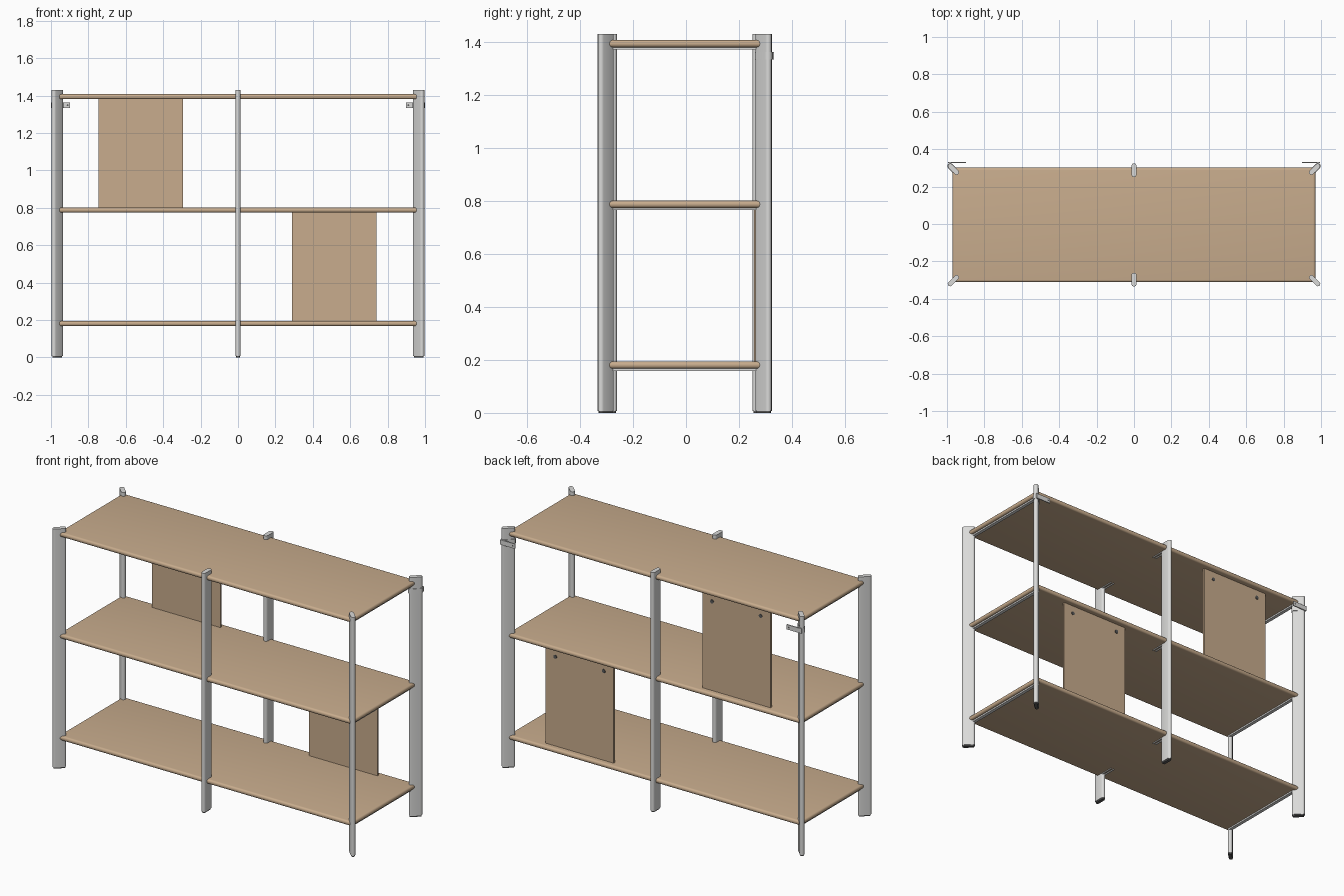
import bpy, bmesh, math
from mathutils import Matrix, Vector

if "Cube" in bpy.data.objects:
    bpy.data.objects.remove(bpy.data.objects["Cube"])


def material(name, rgb):
    m = bpy.data.materials.new(name)
    m.diffuse_color = (*rgb, 1)
    m.use_nodes = True
    m.node_tree.nodes["Principled BSDF"].inputs["Base Color"].default_value = m.diffuse_color
    return m


WOOD = material("oak_wood", (0.578, 0.413, 0.266))
METAL = material("light_grey_metal", (0.70, 0.70, 0.69))
DARK = material("dark_grey_plastic", (0.10, 0.10, 0.10))
CY = -0.005  # depth centre of the frame (wall brackets stick out behind)


def finish(name, bm, mat, smooth=False):
    bmesh.ops.recalc_face_normals(bm, faces=bm.faces)
    me = bpy.data.meshes.new(name)
    bm.to_mesh(me)
    bm.free()
    me.materials.append(mat)
    ob = bpy.data.objects.new(name, me)
    bpy.context.collection.objects.link(ob)
    if smooth:
        bpy.ops.object.select_all(action='DESELECT')
        ob.select_set(True)
        bpy.context.view_layer.objects.active = ob
        bpy.ops.object.shade_smooth_by_angle(angle=math.radians(40))
    return ob


def box(name, lo, hi, mat, bevel=0.0):
    lo, hi = Vector(lo), Vector(hi)
    bm = bmesh.new()
    bmesh.ops.create_cube(bm, size=1)
    bmesh.ops.scale(bm, vec=hi - lo, verts=bm.verts)
    bmesh.ops.translate(bm, vec=(lo + hi) / 2, verts=bm.verts)
    if bevel:
        bmesh.ops.bevel(bm, geom=bm.edges[:], offset=bevel, segments=5,
                        profile=0.5, affect='EDGES')
    return finish(name, bm, mat, bevel > 0)


def stadium(name, x, y, angle, length, width, z0, z1, mat):
    """Upright bar with a round-ended cross-section."""
    bm = bmesh.new()
    r, h = width / 2, (length - width) / 2
    verts = []
    for side in (0, 1):
        for i in range(9):
            a = side * math.pi + math.pi * i / 8 - math.pi / 2
            verts.append(bm.verts.new((r * math.cos(a) + (h if side == 0 else -h),
                                       r * math.sin(a), z0)))
    face = bm.faces.new(verts)
    ext = bmesh.ops.extrude_face_region(bm, geom=[face])
    top = [v for v in ext["geom"] if isinstance(v, bmesh.types.BMVert)]
    bmesh.ops.translate(bm, vec=(0, 0, z1 - z0), verts=top)
    bmesh.ops.rotate(bm, matrix=Matrix.Rotation(angle, 3, 'Z'), verts=bm.verts)
    bmesh.ops.translate(bm, vec=(x, y, 0), verts=bm.verts)
    return finish(name, bm, mat, True)


def rod(name, x, y, z, r, depth, mat):
    """Cylinder lying along y."""
    bm = bmesh.new()
    bmesh.ops.create_cone(bm, cap_ends=True, segments=16, radius1=r, radius2=r, depth=depth)
    bmesh.ops.rotate(bm, matrix=Matrix.Rotation(math.pi / 2, 3, 'X'), verts=bm.verts)
    bmesh.ops.translate(bm, vec=(x, y, z), verts=bm.verts)
    return finish(name, bm, mat, True)


# Posts: diagonal at the corners, straight in the middle, each with a foot
for sy, end in ((-1, "front"), (1, "back")):
    for sx, side in ((-1, "left"), (0, "middle"), (1, "right")):
        x = sx * 0.966
        y = CY + sy * (0.298 if sx else 0.2925)
        ang = math.atan2(sy, sx)
        stadium(f"{end}_{side}_post", x, y, ang, 0.074, 0.026, 0.008, 1.43, METAL)
        stadium(f"{end}_{side}_foot", x, y, ang, 0.066, 0.019, 0.0, 0.012, DARK)

# Shelves with rounded edges, end rails and middle support pins below
for name, top in (("bottom", 0.194), ("middle", 0.801), ("top", 1.407)):
    low = top - 0.027
    box(f"{name}_shelf", (-0.97, CY - 0.306, low), (0.97, CY + 0.306, top), WOOD, 0.0125)
    for sx in (-1, 1):
        side = "left" if sx < 0 else "right"
        xs = sorted((sx * 0.935, sx * 0.955))
        box(f"{name}_{side}_rail", (xs[0], CY - 0.275, low - 0.009),
            (xs[1], CY + 0.275, low + 0.002), METAL)
        for sy in (-1, 1):
            rod(f"{name}_support_pin", sx * 0.009, CY + sy * 0.235, low - 0.003,
                0.004, 0.10, METAL)

# Back panels with two screws each
for name, x0, x1, z0, z1 in (("upper", -0.745, -0.295, 0.80, 1.382),
                             ("lower", 0.29, 0.74, 0.193, 0.776)):
    box(f"{name}_back_panel", (x0, 0.256, z0), (x1, 0.268, z1), WOOD)
    for x in (x0 + 0.065, x1 - 0.065):
        rod(f"{name}_panel_screw", x, 0.268, z1 - 0.05, 0.011, 0.006, DARK)

# Wall brackets: a sleeve round each back corner post and a flat wall plate
for sx, side in ((-1, "left"), (1, "right")):
    stadium(f"{side}_bracket_sleeve", sx * 0.966, CY + 0.298, math.atan2(1, sx),
            0.080, 0.032, 1.334, 1.363, METAL)
    xs = sorted((sx * 0.897, sx * 0.995))
    box(f"{side}_wall_plate", (xs[0], 0.326, 1.334), (xs[1], 0.332, 1.363), METAL)
    rod(f"{side}_wall_plate_hole", sx * 0.911, 0.329, 1.3485, 0.005, 0.0064, DARK)
